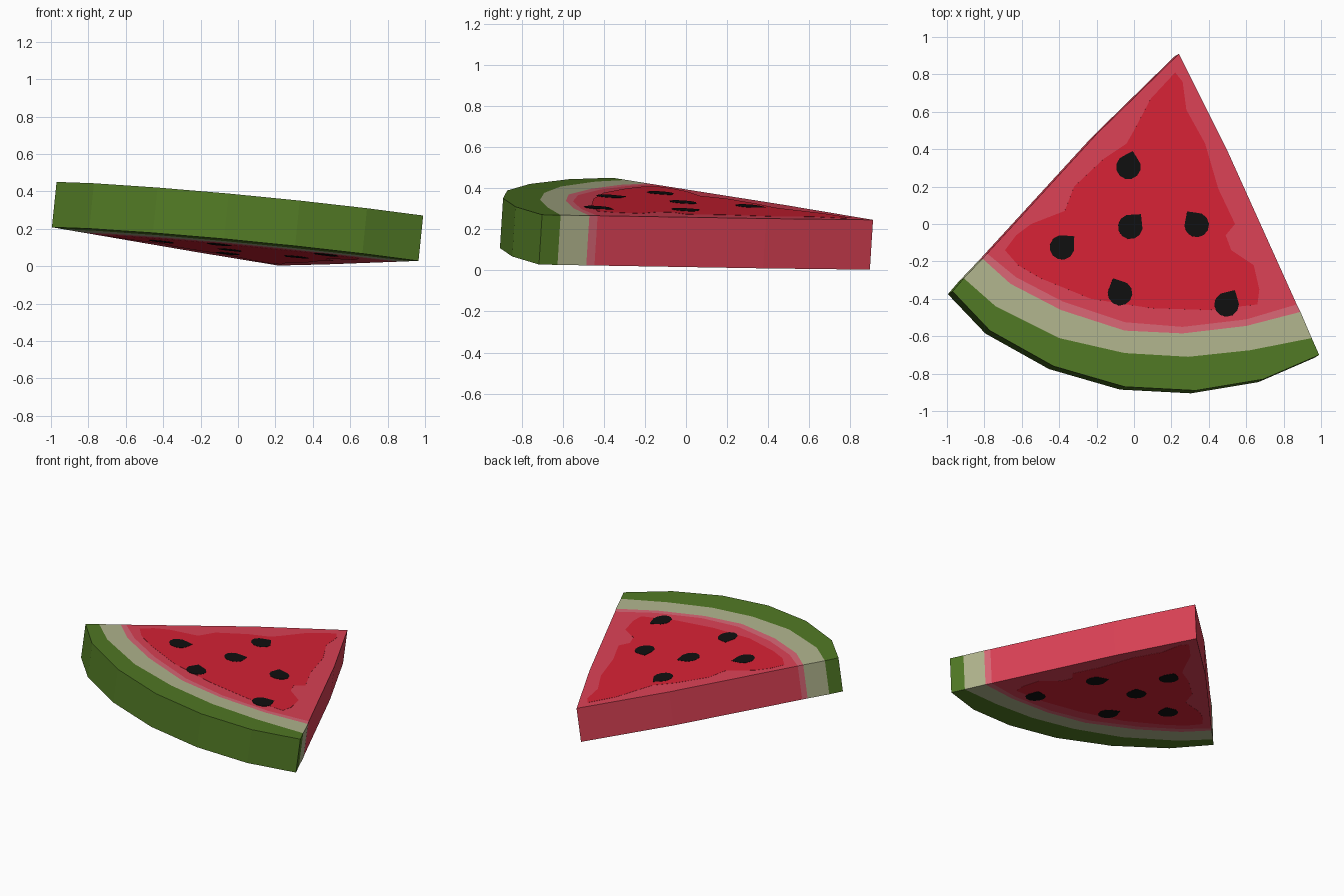
import bpy, bmesh, math
from mathutils import Vector

if "Cube" in bpy.data.objects:
    bpy.data.objects.remove(bpy.data.objects["Cube"])

# Tilted slab plane: top surface z = A*x + B*y + C
A, B, C, THICK = -0.1028, -0.0634, 0.328, 0.244
NORMAL = Vector((-A, -B, 1)).normalized()


def at(p, depth=0.0):
    """Point of the top plane above (x, y), pushed down by depth."""
    return Vector((p[0], p[1], A * p[0] + B * p[1] + C)) - NORMAL * depth


def material(name, rgb):
    m = bpy.data.materials.new(name)
    m.diffuse_color = (*rgb, 1)
    m.use_nodes = True
    m.node_tree.nodes["Principled BSDF"].inputs["Base Color"].default_value = m.diffuse_color
    return m


green = material("rind green", (0.082, 0.190, 0.018))
pale = material("pale rind", (0.44, 0.46, 0.27))
light = material("light pink", (0.70, 0.135, 0.18))
pink = material("pink flesh", (0.71, 0.054, 0.092))
red = material("red flesh", (0.68, 0.016, 0.036))
black = material("seed black", (0.005, 0.005, 0.005))


def finish(name, bm, mats):
    bmesh.ops.recalc_face_normals(bm, faces=bm.faces)
    me = bpy.data.meshes.new(name)
    bm.to_mesh(me)
    bm.free()
    for m in mats:
        me.materials.append(m)
    ob = bpy.data.objects.new(name, me)
    bpy.context.collection.objects.link(ob)
    return ob


# Slice body: rows of points from the rind inwards, then the tip
left, right, tip = (-0.20, 0.48), (0.50, 0.39), (0.24, 0.91)
rows = [
    [(-.97, -.36), (-.77, -.57), (-.43, -.76), (-.05, -.87), (.33, -.89), (.69, -.83), (.99, -.70)],
    [(-.91, -.29), (-.74, -.44), (-.40, -.61), (-.05, -.69), (.29, -.71), (.62, -.675), (.95, -.61)],
    [(-.81, -.185), (-.66, -.32), (-.39, -.46), (-.05, -.57), (.26, -.585), (.60, -.545), (.89, -.47)],
    [(-.785, -.158), (-.63, -.285), (-.38, -.415), (-.05, -.525), (.26, -.55), (.60, -.51), (.87, -.43)],
    [(left[0] + (right[0] - left[0]) * i / 6, left[1] + (right[1] - left[1]) * i / 6) for i in range(7)],
]
bm = bmesh.new()
grid = [[bm.verts.new(at(p)) for p in row] for row in rows]
top = []
for k in range(4):
    for i in range(6):
        f = bm.faces.new((grid[k][i], grid[k][i + 1], grid[k + 1][i + 1], grid[k + 1][i]))
        f.material_index = k
        top.append(f)
t = bm.verts.new(at(tip))
for i in range(6):
    f = bm.faces.new((grid[4][i], grid[4][i + 1], t))
    f.material_index = 3
    top.append(f)
ext = bmesh.ops.extrude_face_region(bm, geom=top, use_keep_orig=True)
for v in [g for g in ext["geom"] if isinstance(g, bmesh.types.BMVert)]:
    v.co -= NORMAL * THICK
finish("melon_slice", bm, [green, pale, light, pink])


def plates(name, outline, mat, height):
    """Thin plate with the given outline on both cut faces."""
    bm = bmesh.new()
    for d0, d1 in ((-height, 0.001), (THICK + height, THICK - 0.001)):
        a = [bm.verts.new(at(p, d0)) for p in outline]
        b = [bm.verts.new(at(p, d1)) for p in outline]
        bm.faces.new(a)
        bm.faces.new(b[::-1])
        n = len(outline)
        for i in range(n):
            bm.faces.new((a[i], b[i], b[(i + 1) % n], a[(i + 1) % n]))
    finish(name, bm, [mat])


# Ragged red heart of the flesh
heart = [(.22, .81), (.09, .67), (0, .50), (-.04, .43), (-.16, .35), (-.32, .20), (-.37, .07),
         (-.55, 0), (-.63, -.06), (-.69, -.14), (-.62, -.22), (-.50, -.29), (-.23, -.40), (.09, -.45),
         (.40, -.46), (.66, -.43), (.67, -.35), (.64, -.22), (.52, -.14), (.49, -.06), (.54, 0),
         (.45, .19), (.38, .43), (.28, .61), (.26, .76)]
plates("red_heart", heart, red, 0.001)

# Teardrop seeds: centre and direction of the pointed end in degrees
seeds = [(-.03, .305, 75), (-.02, -.015, 50), (.335, -.005, 125),
         (-.385, -.125, 42), (-.075, -.37, 115), (.495, -.43, 60)]
for n, (x, y, deg) in enumerate(seeds):
    shape = []
    for i in range(12):
        u = 2 * math.pi * i / 12
        r = 0.088 if i == 0 else 0.066
        q = math.radians(deg) + u
        shape.append((x + r * math.cos(q), y + r * math.sin(q)))
    plates(f"seed_{n + 1}", shape, black, 0.0025)
